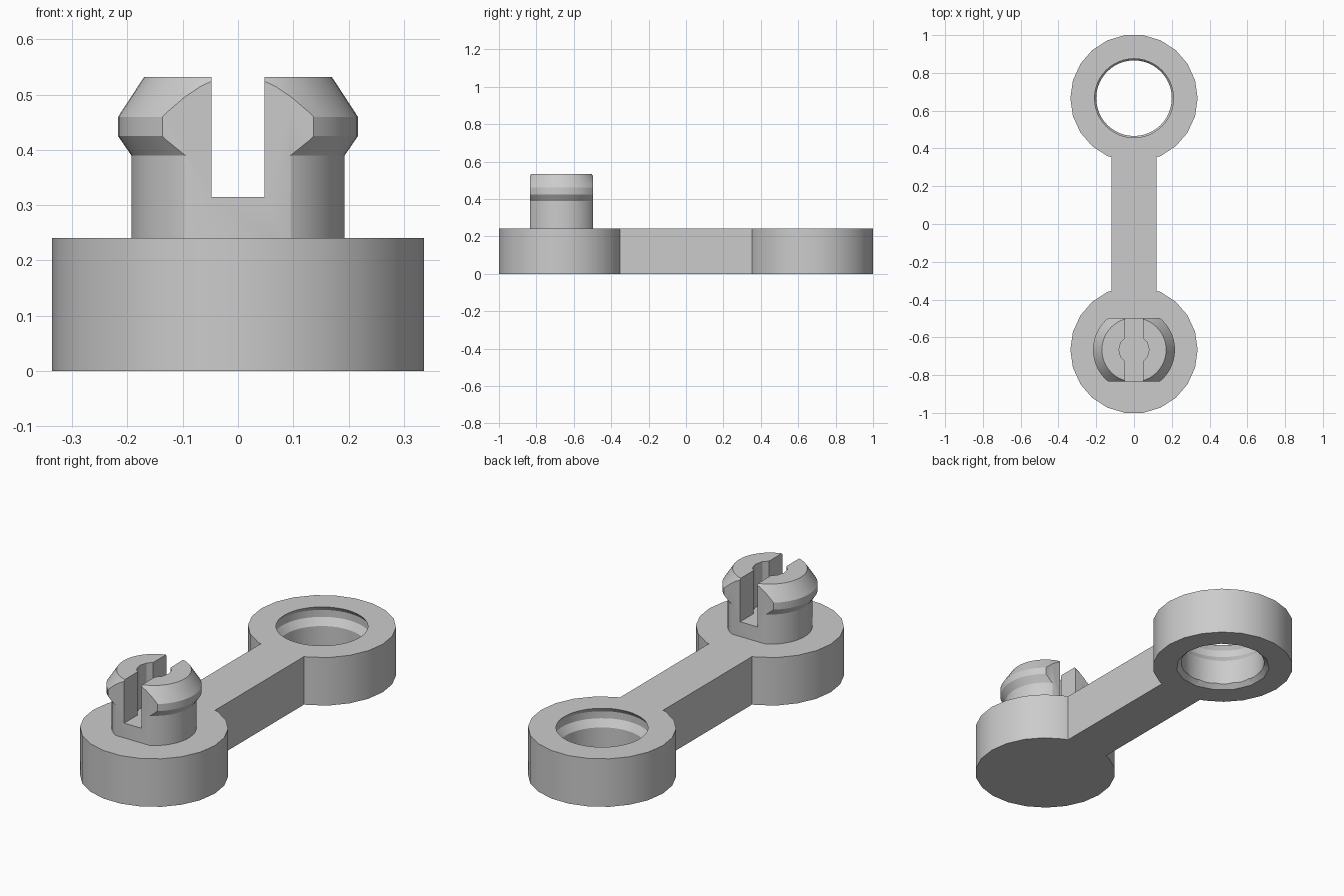
import bpy
import bmesh
import math
from mathutils import Matrix

if "Cube" in bpy.data.objects:
    bpy.data.objects.remove(bpy.data.objects["Cube"], do_unlink=True)

END_Y = 0.666      # distance of each round end from the middle
END_R = 0.337
HEIGHT = 0.241
BAR_HALF = 0.12

grey = bpy.data.materials.new("plain grey")
grey.use_nodes = True
colour = (0.6, 0.6, 0.6, 1)
grey.diffuse_color = colour
grey.node_tree.nodes["Principled BSDF"].inputs["Base Color"].default_value = colour


def finish(name, bm):
    bmesh.ops.recalc_face_normals(bm, faces=bm.faces[:])
    mesh = bpy.data.meshes.new(name)
    bm.to_mesh(mesh)
    bm.free()
    mesh.materials.append(grey)
    obj = bpy.data.objects.new(name, mesh)
    bpy.context.collection.objects.link(obj)
    return obj


def lathe(name, y, profile, sides):
    """Solid of revolution from (radius, z) points, capped at both ends."""
    bm = bmesh.new()
    rings = []
    for r, z in profile:
        rings.append([bm.verts.new((r * math.cos(a), y + r * math.sin(a), z))
                      for a in (math.tau * k / sides for k in range(sides))])
    for low, high in zip(rings, rings[1:]):
        for k in range(sides):
            n = (k + 1) % sides
            bm.faces.new((low[k], low[n], high[n], high[k]))
    bm.faces.new(rings[0])
    bm.faces.new(rings[-1])
    return finish(name, bm)


def box(name, centre, size):
    bm = bmesh.new()
    bmesh.ops.create_cube(bm, size=1, matrix=Matrix.LocRotScale(centre, None, size))
    return finish(name, bm)


def combine(target, other, operation):
    mod = target.modifiers.new(operation.lower(), 'BOOLEAN')
    mod.operation = operation
    mod.solver = 'EXACT'
    mod.object = other
    bpy.context.view_layer.objects.active = target
    bpy.ops.object.modifier_apply(modifier=mod.name)
    bpy.data.objects.remove(other, do_unlink=True)


# Link body: two round ends joined by a bar
link = lathe("link_body", -END_Y, [(END_R, 0), (END_R, HEIGHT)], 22)
socket_end = lathe("socket_end", END_Y, [(END_R, 0), (END_R, HEIGHT)], 22)
bar = box("bar", (0, 0, HEIGHT / 2), (2 * BAR_HALF, 2 * END_Y - 0.2, HEIGHT))
combine(link, bar, 'UNION')
combine(link, socket_end, 'UNION')

# Socket hole with a snap groove near the top
hole = lathe("socket_hole", END_Y,
             [(0.2, -0.1), (0.2, 0.149), (0.224, 0.184), (0.224, 0.219),
              (0.209, HEIGHT), (0.202, 0.252)], 48)
combine(link, hole, 'DIFFERENCE')

# Coarse lead-in chamfer under the socket
lead_in = lathe("lead_in", END_Y, [(0.234, -0.01), (0.19, 0.034)], 15)
combine(link, lead_in, 'DIFFERENCE')

# Snap peg: stem, bead and tapered tip
peg = lathe("snap_peg", -END_Y,
            [(0.193, HEIGHT - 0.02), (0.193, 0.39), (0.217, 0.425),
             (0.217, 0.46), (0.17, 0.532)], 48)

# Flat front and back of the peg
flats = box("peg_flats", (0, -END_Y, 0.4), (1, 0.336, 1))
combine(peg, flats, 'INTERSECT')

# Slot and round relief between the two prongs
slot = box("peg_slot", (0, -END_Y, 0.615), (0.096, 1, 0.6))
combine(peg, slot, 'DIFFERENCE')
relief = lathe("peg_relief", -END_Y, [(0.08, 0.315), (0.08, 0.7)], 12)
combine(peg, relief, 'DIFFERENCE')

# Smooth round walls, crisp corners
for obj in (link, peg):
    bpy.ops.object.select_all(action='DESELECT')
    obj.select_set(True)
    bpy.context.view_layer.objects.active = obj
    bpy.ops.object.shade_smooth_by_angle(angle=math.radians(28))
